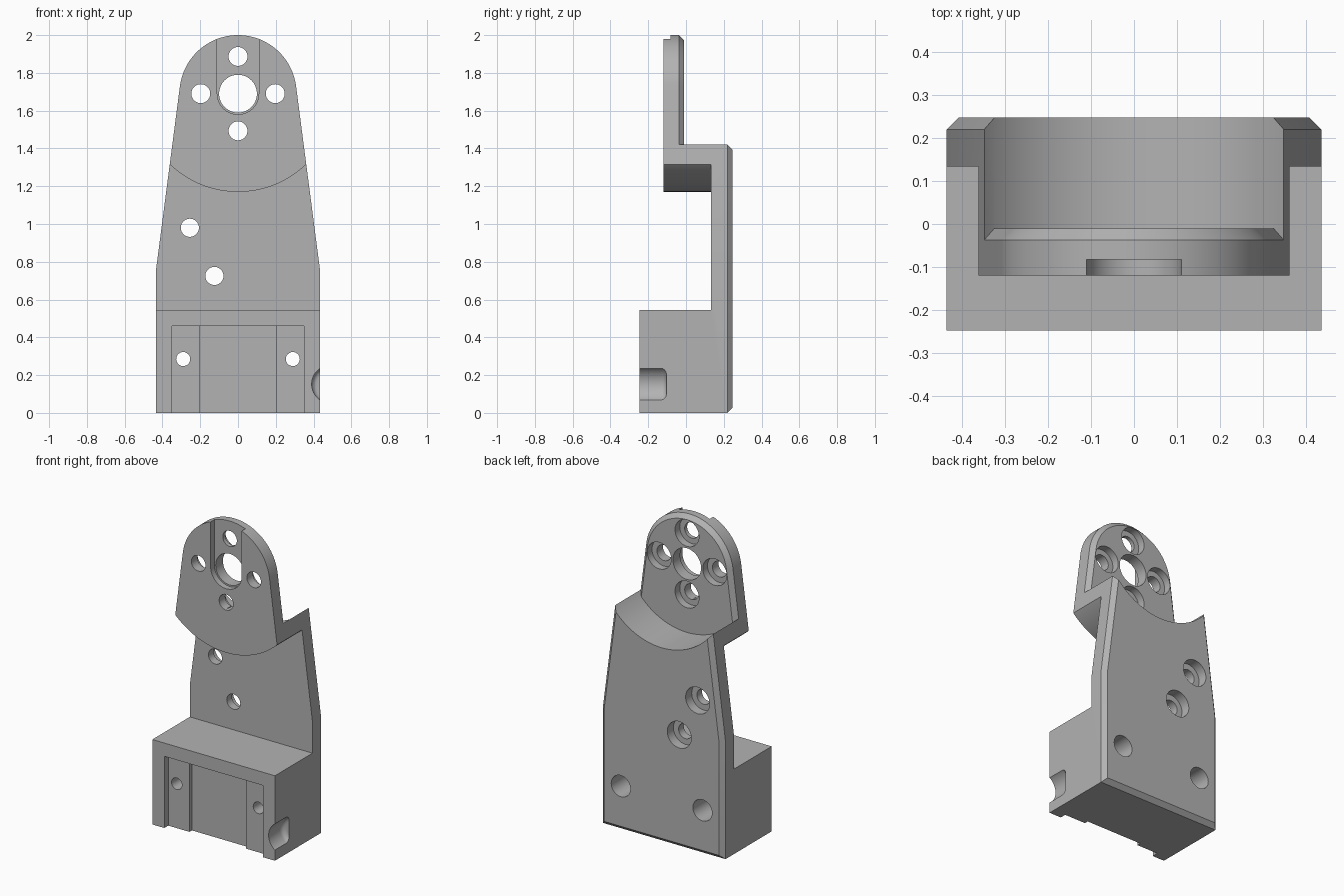
import bpy, bmesh, math

default = bpy.data.objects.get("Cube")
if default:
    bpy.data.objects.remove(default, do_unlink=True)

HUB = 1.69          # height of the head centre
FRONT, BACK = -0.247, 0.247

grey = bpy.data.materials.new("machined grey")
grey.use_nodes = True
colour = (0.45, 0.45, 0.45, 1)
grey.diffuse_color = colour
grey.node_tree.nodes["Principled BSDF"].inputs["Base Color"].default_value = colour


def arc(cx, cz, r, start, end, steps):
    """Points of an arc in the xz plane, angles in degrees."""
    angles = [math.radians(start + (end - start) * i / steps) for i in range(steps + 1)]
    return [(cx + r * math.cos(a), cz + r * math.sin(a)) for a in angles]


def prism(name, outline, y0, y1, chamfer=0, segments=1):
    """Extrude an xz outline from y0 to y1, optionally bevelling the y1 rim."""
    bm = bmesh.new()
    face = bm.faces.new([bm.verts.new((x, y0, z)) for x, z in outline])
    ext = bmesh.ops.extrude_face_region(bm, geom=[face], use_keep_orig=True)
    bmesh.ops.translate(bm, vec=(0, y1 - y0, 0),
                        verts=[v for v in ext["geom"] if isinstance(v, bmesh.types.BMVert)])
    bmesh.ops.recalc_face_normals(bm, faces=bm.faces)
    if chamfer:
        rim = [e for e in bm.edges if all(abs(v.co.y - y1) < 1e-5 for v in e.verts)]
        bmesh.ops.bevel(bm, geom=rim, offset=chamfer, segments=segments,
                        profile=0.5, affect="EDGES")
    mesh = bpy.data.meshes.new(name)
    bm.to_mesh(mesh)
    bm.free()
    obj = bpy.data.objects.new(name, mesh)
    bpy.context.collection.objects.link(obj)
    mesh.materials.append(grey)
    return obj


def rod(x, z, r, y0, y1, steps=64, **bevel):
    return prism("cutter", arc(x, z, r, 0, 360, steps)[:-1], y0, y1, **bevel)


def box(x0, x1, z0, z1, y0, y1):
    return prism("cutter", [(x0, z0), (x1, z0), (x1, z1), (x0, z1)], y0, y1)


def combine(target, tool, operation="DIFFERENCE"):
    mod = target.modifiers.new("boolean", "BOOLEAN")
    mod.operation, mod.solver, mod.object = operation, "EXACT", tool
    bpy.context.view_layer.objects.active = target
    bpy.ops.object.modifier_apply(modifier=mod.name)
    bpy.data.objects.remove(tool, do_unlink=True)


# Tapered outline with a round top, tangent to the sloping sides
outline = ([(-0.435, 0.75), (-0.435, 0), (0.435, 0), (0.435, 0.75)]
           + arc(0, HUB, 0.31, 7.4, 172.6, 56))
bracket = prism("bracket", outline, FRONT, BACK, chamfer=0.027)

# Clear the space between the base block and the curved shelf, and above the base
under_shelf = [(-1, HUB), (-1, 0.545), (1, 0.545), (1, HUB)] + arc(0, HUB, 0.52, 0, -180, 96)
combine(bracket, prism("cutter", under_shelf, -0.6, 0.133))
combine(bracket, box(-1, 1, 0.545, 2.5, -0.6, -0.12))

# Round clearance over the shelf, then the thin head plate set into it
combine(bracket, rod(0, HUB, 0.44, -0.6, 0.6, 128))
head = prism("head_plate", outline, -0.12, -0.01, chamfer=0.027)
combine(head, rod(0, HUB, 0.48, -0.6, 0.6, 128), "INTERSECT")
combine(bracket, head, "UNION")

# Round-ended slot on the front of the head and its centre bore
slot = [(-0.11, 2.2)] + arc(0, HUB, 0.11, 180, 360, 32) + [(0.11, 2.2)]
combine(bracket, prism("cutter", slot, -0.5, -0.083))
combine(bracket, rod(0, HUB, 0.1, -0.5, 0.5))

# Counterbored screw holes: x, z, hole radius, bore radius, bore floor
head_holes = [(x, HUB + z, 0.05, 0.085, -0.058)
              for x, z in ((0.197, 0), (-0.197, 0), (0, 0.197), (0, -0.197))]
plate_holes = [(-0.255, 0.98, 0.048, 0.085, 0.185), (-0.125, 0.725, 0.048, 0.085, 0.185)]
base_holes = [(side * 0.29, 0.285, 0.037, 0.068, -0.08) for side in (-1, 1)]
for x, z, hole, bore, floor in head_holes + plate_holes + base_holes:
    combine(bracket, rod(x, z, hole, -0.5, 0.5, 48))
    combine(bracket, rod(x, z, bore, floor, 0.5, 48))

# Stepped recess in the front of the base
combine(bracket, box(-0.35, 0.35, -0.2, 0.46, -0.5, FRONT + 0.04))
combine(bracket, box(-0.2, 0.2, -0.2, 0.46, -0.5, FRONT + 0.065))

# Scooped notch on the left side of the base
combine(bracket, rod(0.49, 0.152, 0.1, -0.5, -0.102, chamfer=0.03, segments=5))

bpy.ops.object.select_all(action="DESELECT")
bracket.select_set(True)
bpy.context.view_layer.objects.active = bracket
bpy.ops.object.shade_smooth_by_angle(angle=math.radians(25))
